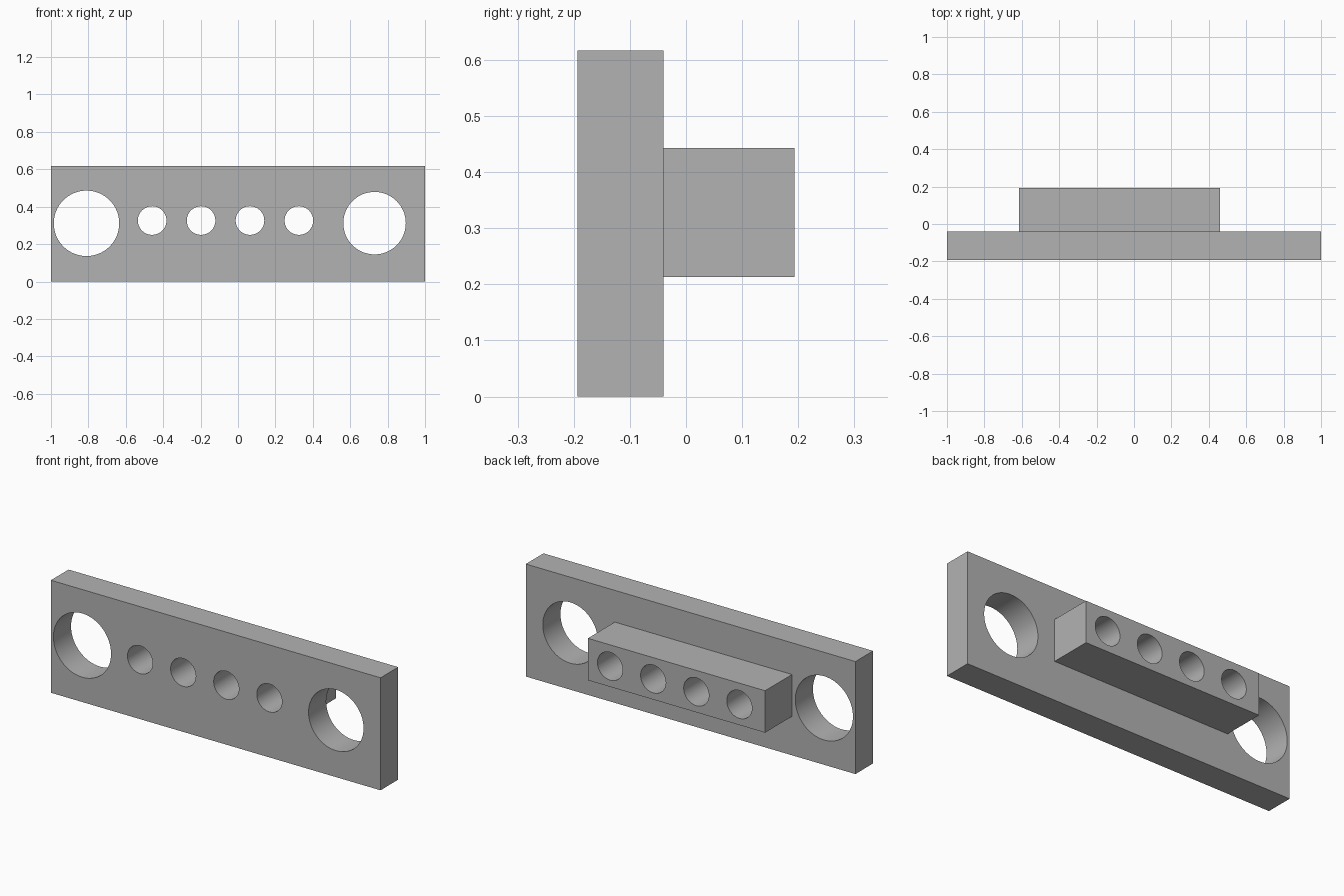
import bpy
import math

cube = bpy.data.objects.get("Cube")
if cube:
    bpy.data.objects.remove(cube, do_unlink=True)

grey = bpy.data.materials.new("plain_grey")
grey.use_nodes = True
colour = (0.45, 0.45, 0.45, 1)
grey.diffuse_color = colour
grey.node_tree.nodes["Principled BSDF"].inputs["Base Color"].default_value = colour


def box(name, low, high):
    """Box spanning two opposite corners."""
    centre = [(a + b) / 2 for a, b in zip(low, high)]
    bpy.ops.mesh.primitive_cube_add(size=1, location=centre)
    ob = bpy.context.object
    ob.name = name
    ob.scale = [b - a for a, b in zip(low, high)]
    bpy.ops.object.transform_apply(location=False, rotation=False, scale=True)
    ob.data.materials.append(grey)
    return ob


def drill(ob, x, z, radius):
    """Cut a round through-hole along y."""
    bpy.ops.mesh.primitive_cylinder_add(
        vertices=64, radius=radius, depth=1, location=(x, 0, z),
        rotation=(math.pi / 2, 0, 0))
    cutter = bpy.context.object
    cutter.hide_render = True
    cutter.data.materials.append(grey)
    mod = ob.modifiers.new("hole", "BOOLEAN")
    mod.operation = "DIFFERENCE"
    mod.solver = "EXACT"
    mod.object = cutter
    bpy.ops.object.select_all(action="DESELECT")
    bpy.context.view_layer.objects.active = ob
    ob.select_set(True)
    bpy.ops.object.modifier_apply(modifier=mod.name)
    bpy.data.objects.remove(cutter, do_unlink=True)


# Front plate and the offset block on its back
plate = box("mounting_plate", (-1, -0.193, 0), (1, -0.04, 0.617))
block = box("rear_block", (-0.615, -0.04, 0.213), (0.46, 0.193, 0.443))

# Large end holes through the plate only
drill(plate, -0.81, 0.311, 0.175)
drill(plate, 0.73, 0.312, 0.167)

# Row of four small holes through plate and block
for i in range(4):
    for part in (plate, block):
        drill(part, -0.459 + 0.2615 * i, 0.326, 0.0765)

# Smooth bores, sharp edges
for part in (plate, block):
    bpy.ops.object.select_all(action="DESELECT")
    bpy.context.view_layer.objects.active = part
    part.select_set(True)
    bpy.ops.object.shade_smooth_by_angle(angle=math.radians(30))
